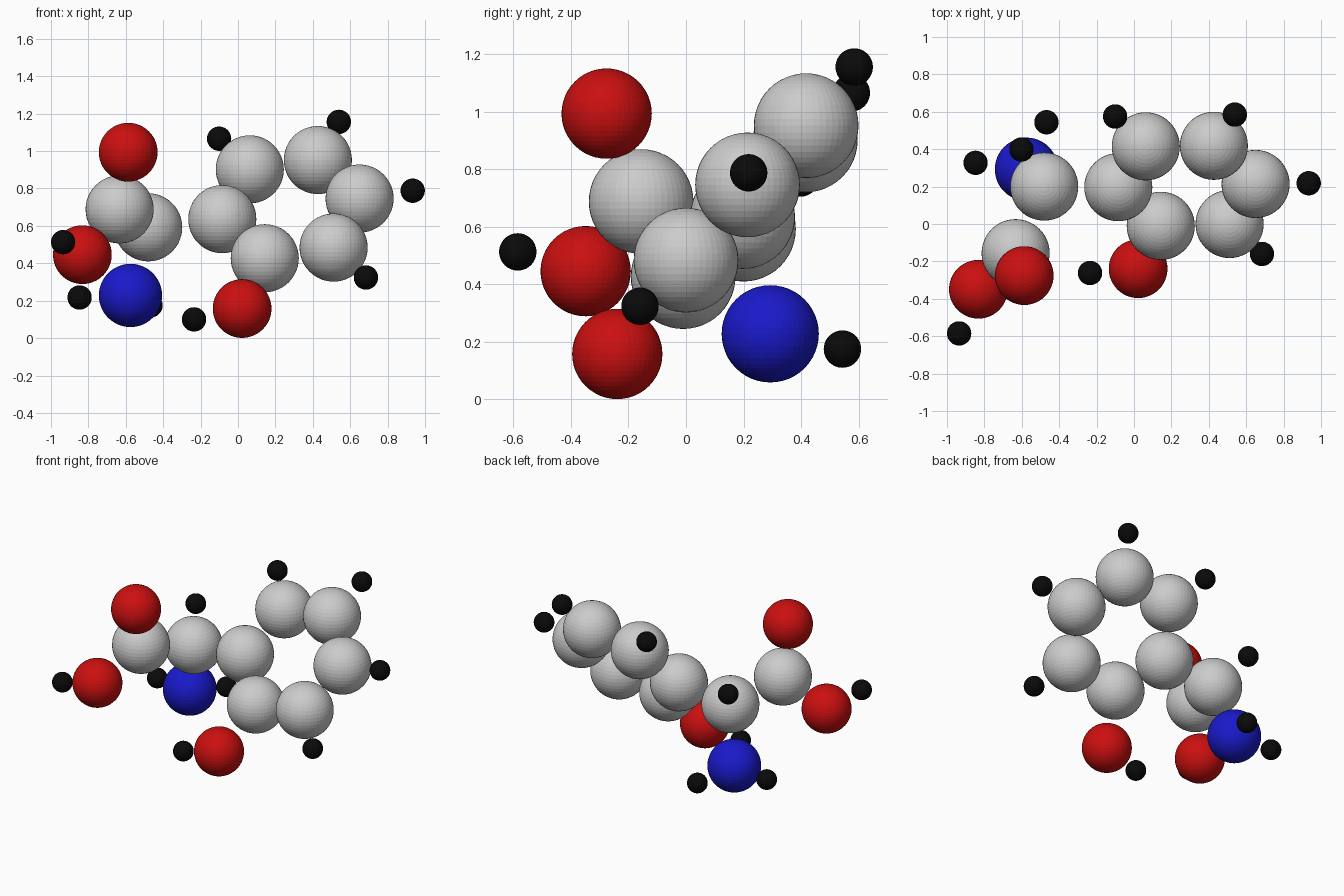
import bpy
from mathutils import Vector

if "Cube" in bpy.data.objects:
    bpy.data.objects.remove(bpy.data.objects["Cube"])


def material(name, color):
    m = bpy.data.materials.new(name)
    m.diffuse_color = (*color, 1)
    m.use_nodes = True
    m.node_tree.nodes["Principled BSDF"].inputs["Base Color"].default_value = m.diffuse_color
    return m


# Atom kinds: radius and material
KINDS = {
    "carbon": (0.182, None),
    "nitrogen": (0.169, material("blue", (0.01, 0.01, 0.6))),
    "oxygen": (0.157, material("red", (0.6, 0.005, 0.005))),
    "hydrogen": (0.065, material("black", (0.003, 0.003, 0.003))),
}


def atom(kind, name, pos):
    radius, mat = KINDS[kind]
    bpy.ops.mesh.primitive_uv_sphere_add(segments=48, ring_count=24, radius=radius, location=Vector(pos))
    ob = bpy.context.object
    ob.name = f"{kind}_{name}"
    if mat:
        ob.data.materials.append(mat)


# Six-sided ring
ring = [(-0.084, 0.197, 0.636), (0.063, 0.415, 0.902), (0.427, 0.418, 0.952),
        (0.650, 0.214, 0.746), (0.511, 0.000, 0.484), (0.143, -0.010, 0.427)]
for i, p in enumerate(ring):
    atom("carbon", f"ring_{i + 1}", p)

# Hydrogens around the ring
rim = [(-0.101, 0.575, 1.066), (0.539, 0.585, 1.156), (0.934, 0.218, 0.788), (0.684, -0.160, 0.324)]
for i, p in enumerate(rim):
    atom("hydrogen", f"ring_{i + 1}", p)

# Hydroxyl group on the ring
atom("oxygen", "hydroxyl", (0.022, -0.239, 0.158))
atom("hydrogen", "hydroxyl", (-0.235, -0.262, 0.100))

# Side chain centre
atom("carbon", "side_chain", (-0.480, 0.200, 0.592))
atom("hydrogen", "side_chain", (-0.602, 0.398, 0.770))

# Acid group
atom("carbon", "acid", (-0.633, -0.156, 0.688))
atom("oxygen", "acid_upper", (-0.587, -0.276, 0.994))
atom("oxygen", "acid_lower", (-0.832, -0.349, 0.446))
atom("hydrogen", "acid", (-0.935, -0.585, 0.513))

# Amine group
atom("nitrogen", "amine", (-0.575, 0.293, 0.228))
atom("hydrogen", "amine_left", (-0.847, 0.327, 0.217))
atom("hydrogen", "amine_back", (-0.468, 0.544, 0.175))
